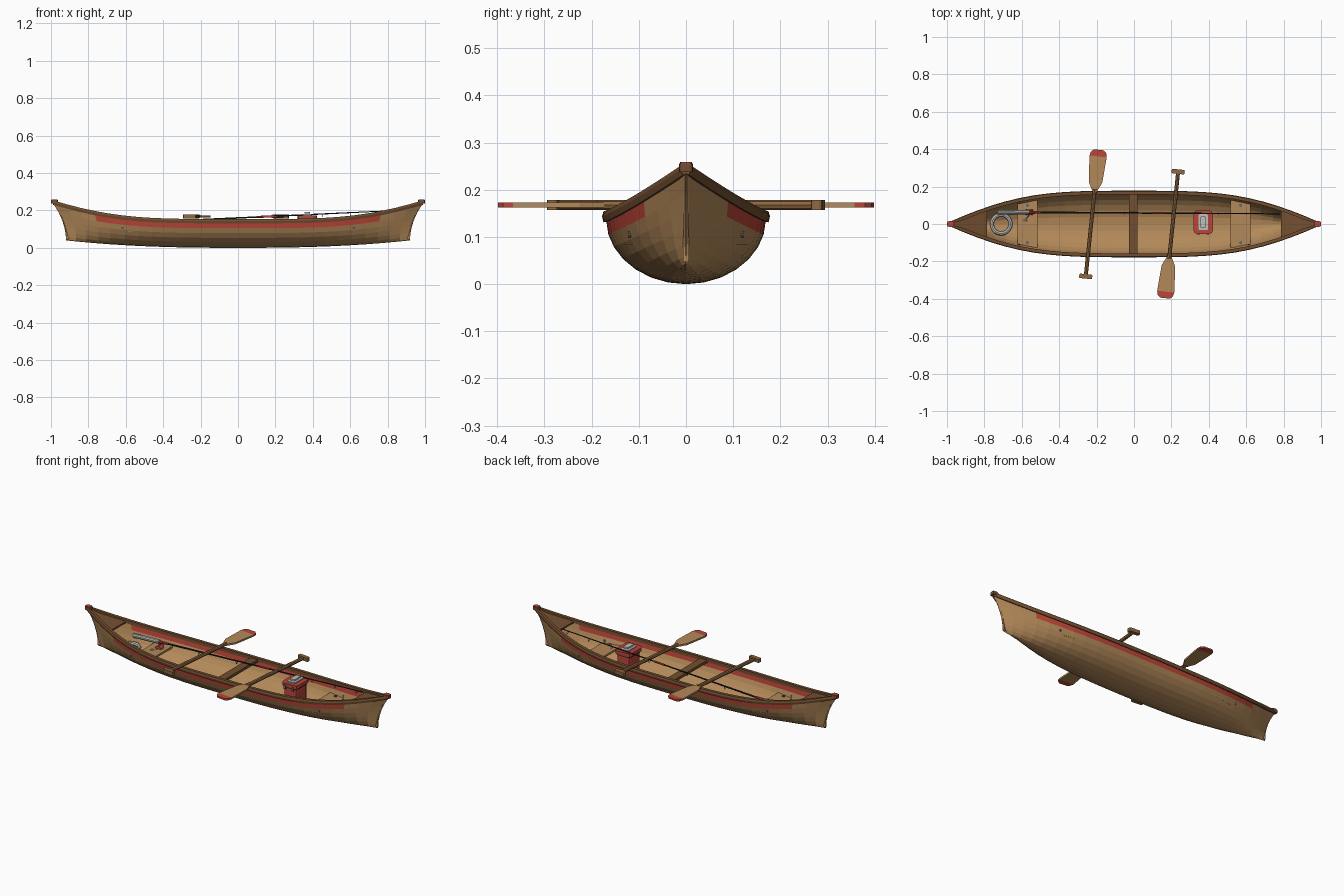
import bpy, bmesh, math
from mathutils import Vector, Matrix

if "Cube" in bpy.data.objects:
    bpy.data.objects.remove(bpy.data.objects["Cube"])


def material(name, rgb):
    m = bpy.data.materials.new(name)
    m.diffuse_color = (*rgb, 1)
    m.use_nodes = True
    m.node_tree.nodes["Principled BSDF"].inputs["Base Color"].default_value = m.diffuse_color
    return m


TAN = material("light wood", (0.45, 0.25, 0.10))
BROWN = material("dark wood", (0.17, 0.078, 0.030))
SHAFT = material("mid wood", (0.27, 0.135, 0.05))
RED = material("red paint", (0.50, 0.06, 0.04))
SILVER = material("light grey", (0.52, 0.52, 0.49))
STEEL = material("steel grey", (0.13, 0.14, 0.15))
BLACK = material("black", (0.015, 0.015, 0.02))


def finish(name, bm, *mats):
    bmesh.ops.recalc_face_normals(bm, faces=bm.faces[:])
    me = bpy.data.meshes.new(name)
    bm.to_mesh(me)
    bm.free()
    for m in mats:
        me.materials.append(m)
    ob = bpy.data.objects.new(name, me)
    bpy.context.collection.objects.link(ob)
    return ob


def loft(name, rings, mats, closed=True, rule=None):
    """Skin a list of rings; closed rings also get end caps."""
    bm = bmesh.new()
    vs = [[bm.verts.new(p) for p in r] for r in rings]
    n = len(vs[0])
    for a, b in zip(vs, vs[1:]):
        for i in range(n if closed else n - 1):
            j = (i + 1) % n
            f = bm.faces.new((a[i], b[i], b[j], a[j]))
            if rule:
                f.material_index = rule(f.calc_center_median(), i)
    if closed:
        bm.faces.new(vs[0])
        bm.faces.new(vs[-1])
    return finish(name, bm, *mats)


def box(name, centre, size, mat, bevel=0.0):
    bm = bmesh.new()
    bmesh.ops.create_cube(bm, size=1, matrix=Matrix.Translation(centre) @ Matrix.Diagonal((*size, 1)))
    if bevel:
        edges = [e for e in bm.edges if abs((e.verts[0].co - e.verts[1].co).z) > 1e-4]
        bmesh.ops.bevel(bm, geom=edges, offset=bevel, segments=2, affect='EDGES', profile=0.5)
    return finish(name, bm, mat)


def rod(name, a, b, r1, mat, r2=None, sides=10):
    a, b = Vector(a), Vector(b)
    rot = (b - a).to_track_quat('Z', 'Y').to_matrix().to_4x4()
    bm = bmesh.new()
    bmesh.ops.create_cone(bm, cap_ends=True, segments=sides, radius1=r1,
                          radius2=r1 if r2 is None else r2, depth=(b - a).length,
                          matrix=Matrix.Translation((a + b) / 2) @ rot)
    return finish(name, bm, mat)


def torus(name, centre, major, minor, mat, axis='Z', n=20, k=8):
    bpy.ops.mesh.primitive_torus_add(location=centre, major_radius=major, minor_radius=minor,
                                     major_segments=n, minor_segments=k,
                                     rotation=(0, math.pi / 2, 0) if axis == 'X' else (0, 0, 0))
    ob = bpy.context.object
    ob.name = name
    ob.data.materials.append(mat)
    bpy.ops.object.shade_smooth_by_angle()


# Hull lines: half beam, sheer height and keel height along t in [-1, 1]
def beam(t):
    return 0.168 * (1 - abs(t) ** 3.5) + 0.002


def sheer(t):
    return 0.14 + 0.10 * abs(t) ** 4


def keel(t):
    return 0.04 * abs(t) ** 2.5


def hull_x(t, v):
    return math.copysign(abs(t) * 0.92 + 0.07 * v ** 2 * abs(t) ** 6, t)


def hull_y(x, z):
    t = x / 0.92
    v = (z - keel(t)) / (sheer(t) - keel(t))
    return beam(t) * math.sqrt(1 - (1 - v) ** 2)


HALF = [0.1, 0.2, 0.3, 0.4, 0.5, 0.58, 0.66, 0.74, 0.81, 0.88, 0.94, 1.0]
STATIONS = [-t for t in reversed(HALF)] + [0] + HALF
LEVELS = [0, 0.025, 0.1, 0.22, 0.38, 0.56, 0.75, 1.0]

# Hull shell with a painted band under the rail
rings = []
for t in STATIONS:
    half = [(beam(t) * math.sqrt(1 - (1 - v) ** 2), v) for v in LEVELS]
    section = [(-y, v) for y, v in reversed(half[1:])] + half
    rings.append([(hull_x(t, v), y, keel(t) + (sheer(t) - keel(t)) * v) for y, v in section])
last = 2 * (len(LEVELS) - 1) - 1
hull = loft("hull", rings, [TAN, RED], closed=False,
            rule=lambda c, i: int(i in (0, last) and abs(c.x) < 0.79))
shell = hull.modifiers.new("thickness", 'SOLIDIFY')
shell.thickness, shell.offset = 0.008, -1

# Gunwale rails
for side, label in ((1, "left"), (-1, "right")):
    rings = []
    for t in STATIONS:
        x, b, s = hull_x(t, 1), beam(t), sheer(t)
        yi, yo = max(0, b - 0.013), b + 0.008
        rings.append([(x, side * y, z) for y, z in
                      ((yi, s - 0.006), (yo - 0.003, s - 0.009), (yo, s + 0.004),
                       (yo - 0.003, s + 0.014), (yi, s + 0.014))])
    loft(label + "_gunwale", rings, [BROWN])

for e, label in ((-1, "bow"), (1, "stern")):
    # End deck, stem post and painted tip
    rings = []
    for t in (0.83, 0.88, 0.94, 1.0):
        x, b, z = e * hull_x(t, 1), max(0.001, beam(t) - 0.006), sheer(t) + 0.004
        rings.append([(x, -b, z), (x, b, z), (x, b, z - 0.01), (x, -b, z - 0.01)])
    loft(label + "_deck", rings, [BROWN])
    box(label + "_tip_cap", (e * 0.981, 0, 0.247), (0.038, 0.03, 0.018), BROWN, 0.008)
    box(label + "_tip_paint", (e * 0.981, 0, 0.257), (0.034, 0.026, 0.004), RED, 0.008)

    # Bench fitted to the hull sides
    rings = []
    for x in (0.517, 0.57, 0.622):
        y = hull_y(x, 0.092) - 0.004
        rings.append([(e * x, -y, 0.096), (e * x, y, 0.096), (e * x, y, 0.084), (e * x, -y, 0.084)])
    loft(label + "_bench", rings, [TAN])

    # Bench screws and hull bolts
    for s in (-1, 1):
        rod(label + "_bench_screw", (e * 0.57, s * 0.1, 0.094), (e * 0.57, s * 0.1, 0.102), 0.009, STEEL)
        y = hull_y(0.615, 0.105)
        rod(label + "_hull_bolt", (e * 0.615, s * (y - 0.012), 0.107),
            (e * 0.615, s * (y + 0.003), 0.105), 0.007, STEEL)

# Centre thwart
box("thwart", (-0.005, 0, 0.137), (0.046, 0.32, 0.016), BROWN)

# Paddles: shaft, grip and flat blade with a painted tip
PROFILE = [(0.455, 0.011), (0.505, 0.036), (0.57, 0.041), (0.645, 0.046), (0.667, 0.041), (0.68, 0.026)]
for k, label in ((0, "first"), (1, "second")):
    place = (Matrix.Translation((-0.011, 0, 0.168)) @ Matrix.Rotation(math.pi * k, 4, 'Z')
             @ Matrix.Translation((-0.247, -0.28, 0)) @ Matrix.Rotation(math.radians(-5.9), 4, 'Z'))
    rings = [[(w, y, -0.005), (w, y, 0.005), (-w, y, 0.005), (-w, y, -0.005)] for y, w in PROFILE]
    parts = [
        loft(label + "_paddle_blade", rings, [TAN, RED], rule=lambda c, i: int(c.y > 0.645)),
        rod(label + "_paddle_shaft", (0, 0, 0), (0, 0.47, 0), 0.0105, SHAFT, sides=8),
        box(label + "_paddle_grip", (0, 0, 0), (0.07, 0.024, 0.021), SHAFT, 0.006)]
    parts[0].data.polygons[-1].material_index = 1
    for p in parts:
        p.matrix_world = place

# Tackle box with lid, corner posts, label plate and handle
bx, by = 0.37, 0.01
box("tackle_box_body", (bx, by, 0.088), (0.084, 0.106, 0.136), RED, 0.015)
box("tackle_box_lid", (bx, by, 0.164), (0.104, 0.126, 0.02), RED, 0.02)
box("tackle_box_seam", (bx, by, 0.150), (0.094, 0.116, 0.006), BLACK, 0.018)
box("tackle_box_plate", (bx, by, 0.177), (0.052, 0.086, 0.007), SILVER, 0.008)
box("tackle_box_handle", (bx, by, 0.187), (0.03, 0.06, 0.009), SILVER, 0.006)
for s in (-1, 1):
    box("tackle_box_latch", (bx + s * 0.025, by - 0.062, 0.152), (0.014, 0.008, 0.024), STEEL)

# Rope coil near the bow
torus("rope_coil", (-0.71, 0, 0.085), 0.05, 0.012, SILVER)


# Fishing rod lying along the boat
def on_rod(x, dz=0.0, dy=0.0):
    return (x, 0.062 - 0.006 * (x + 0.5) + dy, 0.160 + 0.047 * x + dz)


rod("fishing_rod_handle", on_rod(-0.73), on_rod(-0.56), 0.0125, SILVER)
rod("fishing_rod_collar", on_rod(-0.565), on_rod(-0.5), 0.01, RED, 0.006)
rod("fishing_rod_blank", on_rod(-0.5), on_rod(0.78), 0.005, BLACK, 0.0025, 8)
rod("fishing_rod_ferrule", on_rod(0.1), on_rod(0.17), 0.0055, RED, sides=8)
for gx in (-0.3, -0.05, 0.2, 0.45, 0.6, 0.74):
    torus("rod_guide", on_rod(gx, -0.009), 0.007, 0.0015, STEEL, 'X', 10, 5)

# Reel hanging under the rod
rod("reel_foot", on_rod(-0.56), on_rod(-0.56, -0.03), 0.005, STEEL)
rod("reel_spool", on_rod(-0.56, -0.04, -0.014), on_rod(-0.56, -0.04, 0.014), 0.02, RED, sides=14)
rod("reel_crank", on_rod(-0.56, -0.04, -0.014), on_rod(-0.58, -0.04, -0.035), 0.004, STEEL)
rod("reel_knob", on_rod(-0.58, -0.04, -0.035), on_rod(-0.58, -0.04, -0.05), 0.009, SILVER)
